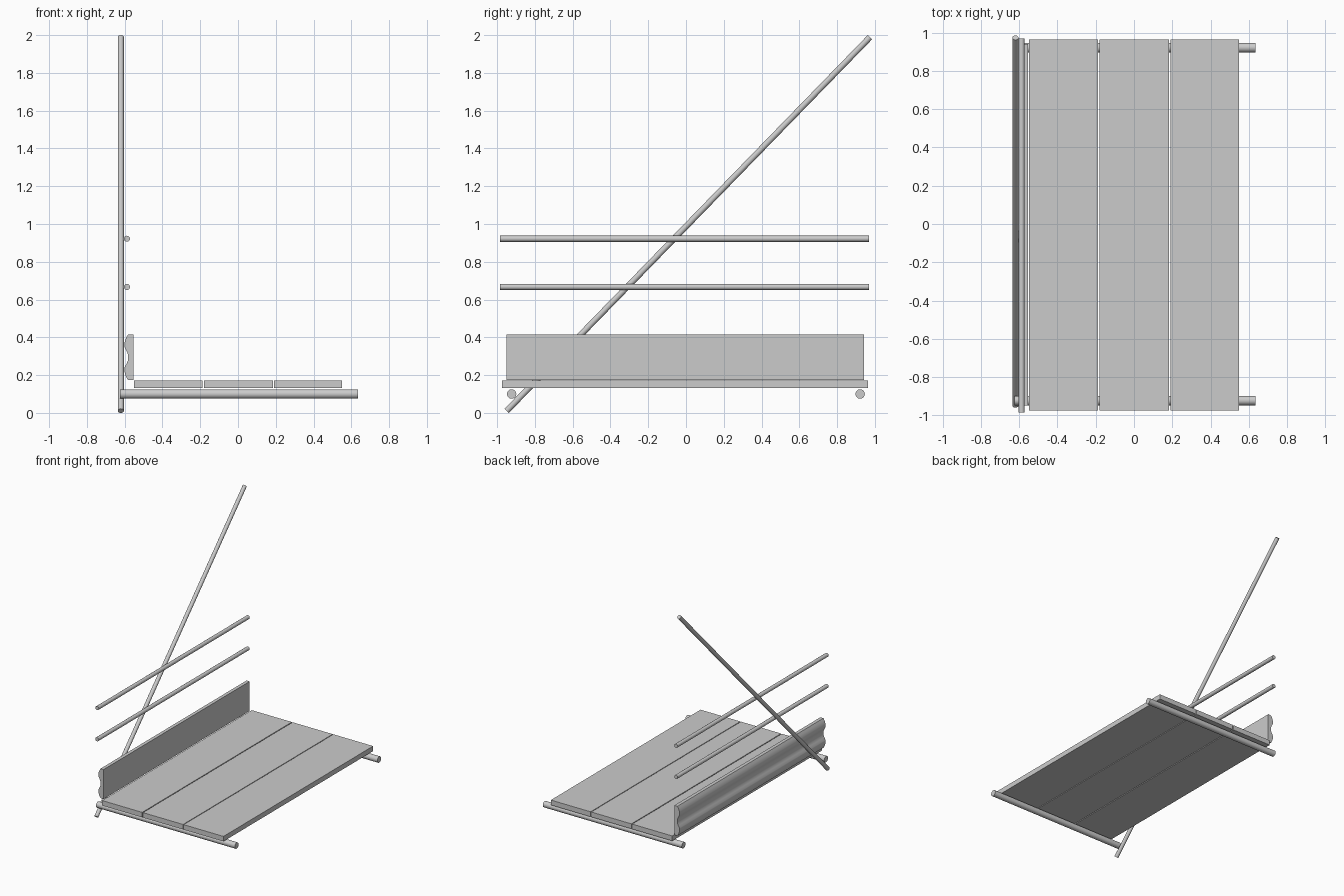
import bpy, bmesh, math
from mathutils import Vector

if "Cube" in bpy.data.objects:
    bpy.data.objects.remove(bpy.data.objects["Cube"])


def shade(ob):
    bpy.ops.object.select_all(action='DESELECT')
    ob.select_set(True)
    bpy.context.view_layer.objects.active = ob
    bpy.ops.object.shade_smooth_by_angle(angle=math.radians(35))


def pole(name, a, b, r, sides=16):
    a, b = Vector(a), Vector(b)
    bpy.ops.mesh.primitive_cylinder_add(vertices=sides, radius=r, depth=(b - a).length,
                                        location=(a + b) / 2)
    ob = bpy.context.object
    ob.name = name
    ob.rotation_euler = (b - a).to_track_quat('Z', 'Y').to_euler()
    shade(ob)


def extrude_y(name, profile, y0, y1):
    bm = bmesh.new()
    face = bm.faces.new([bm.verts.new((x, y0, z)) for x, z in profile])
    ext = bmesh.ops.extrude_face_region(bm, geom=[face])
    moved = [v for v in ext['geom'] if isinstance(v, bmesh.types.BMVert)]
    bmesh.ops.translate(bm, verts=moved, vec=(0, y1 - y0, 0))
    bmesh.ops.recalc_face_normals(bm, faces=bm.faces)
    me = bpy.data.meshes.new(name)
    bm.to_mesh(me)
    bm.free()
    ob = bpy.data.objects.new(name, me)
    bpy.context.collection.objects.link(ob)
    return ob


# Deck planks
for i, (x0, x1) in enumerate([(-0.55, -0.187), (-0.18, 0.184), (0.19, 0.55)]):
    extrude_y(f"deck_plank_{i + 1}",
              [(x0, 0.131), (x1, 0.131), (x1, 0.172), (x0, 0.172)], -0.974, 0.964)

# Cross poles under the deck
for name, y in (("front_cross_pole", -0.923), ("back_cross_pole", 0.922)):
    pole(name, (-0.624, y, 0.1), (0.635, y, 0.1), 0.025)

# Toe board with a moulded outer face, mirrored about its middle height
mid = 0.294
half = [(-0.554, 0.121), (-0.582, 0.121), (-0.592, 0.104), (-0.599, 0.084),
        (-0.602, 0.066), (-0.600, 0.052), (-0.590, 0.034), (-0.583, 0.017)]
profile = ([(x, mid + d) for x, d in half] + [(-0.581, mid)]
           + [(x, mid - d) for x, d in reversed(half)])
shade(extrude_y("toe_board", profile, -0.949, 0.942))

# Guard rails
for name, z in (("lower_guard_rail", 0.667), ("upper_guard_rail", 0.922)):
    pole(name, (-0.588, -0.985, z), (-0.588, 0.969, z), 0.016)

# Diagonal brace
pole("diagonal_brace", (-0.62, -0.949, 0.011), (-0.62, 0.974, 1.989), 0.016)
